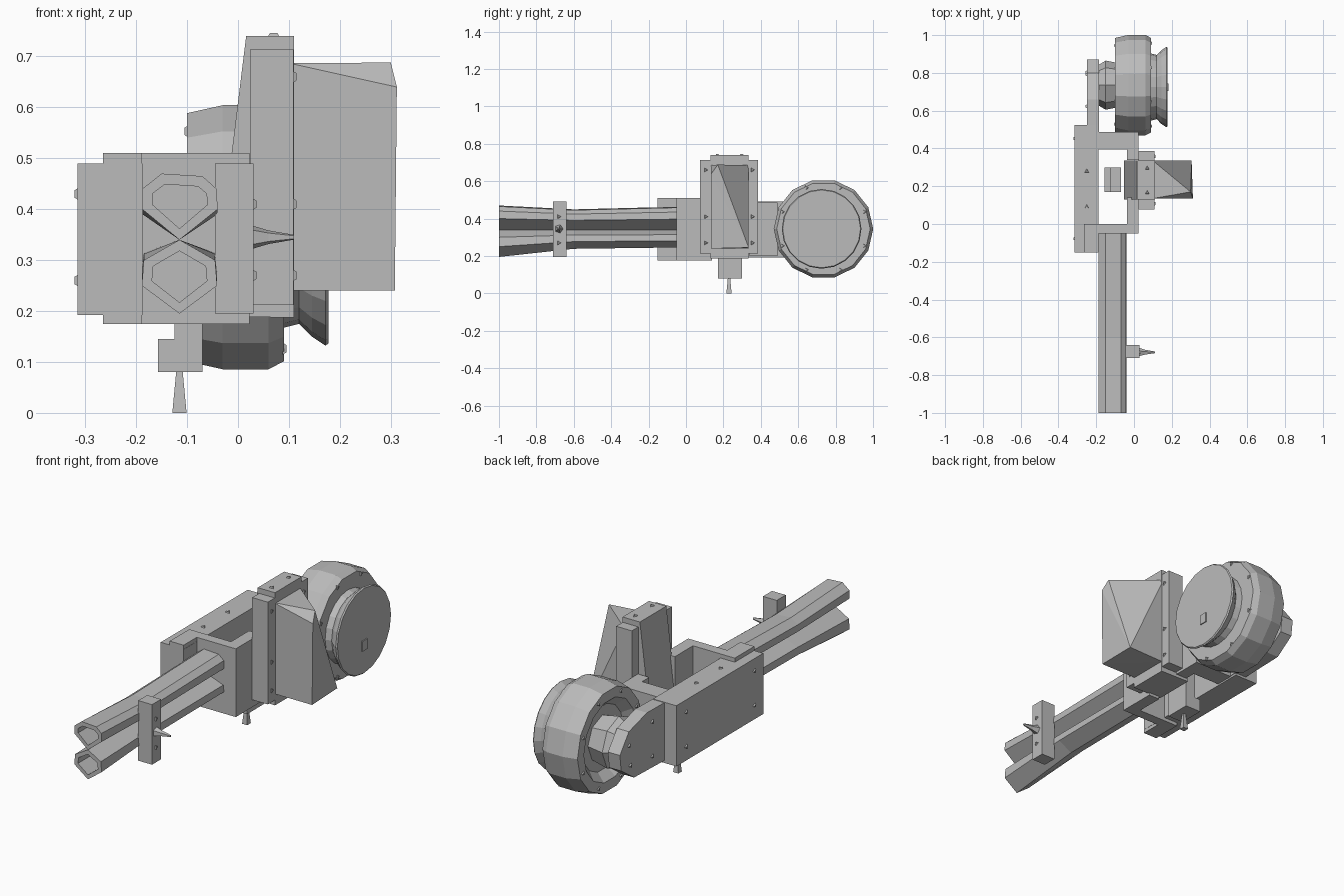
import bpy, bmesh, math
from mathutils import Vector, Matrix

cube = bpy.data.objects.get("Cube")
if cube:
    bpy.data.objects.remove(cube, do_unlink=True)

GREY = (0.5, 0.5, 0.5, 1)
mat = bpy.data.materials.new("plain_grey")
mat.use_nodes = True
mat.diffuse_color = GREY
mat.node_tree.nodes["Principled BSDF"].inputs["Base Color"].default_value = GREY


def finish(name, bm):
    bmesh.ops.recalc_face_normals(bm, faces=bm.faces)
    mesh = bpy.data.meshes.new(name)
    bm.to_mesh(mesh)
    bm.free()
    mesh.materials.append(mat)
    obj = bpy.data.objects.new(name, mesh)
    bpy.context.collection.objects.link(obj)
    return obj


def box(name, x, y, z):
    bm = bmesh.new()
    bmesh.ops.create_cube(bm, size=1)
    for v in bm.verts:
        for i, (lo, hi) in enumerate((x, y, z)):
            v.co[i] = lo if v.co[i] < 0 else hi
    return finish(name, bm)


def loft(bm, loops):
    """Skin a list of equal-length loops and cap both ends; returns the caps."""
    rings = [[bm.verts.new(p) for p in loop] for loop in loops]
    n = len(rings[0])
    for a, b in zip(rings, rings[1:]):
        for i in range(n):
            j = (i + 1) % n
            bm.faces.new((a[i], a[j], b[j], b[i]))
    return bm.faces.new(rings[0]), bm.faces.new(rings[-1])


def hull(name, points):
    bm = bmesh.new()
    for p in points:
        bm.verts.new(p)
    bmesh.ops.convex_hull(bm, input=bm.verts)
    return finish(name, bm)


def turned(name, profile, cy, cz, sides):
    """Faceted body turned about an axis along x; profile is (x, radius)."""
    bm = bmesh.new()
    loft(bm, [[(x, cy + r * math.cos(math.tau * i / sides),
                cz + r * math.sin(math.tau * i / sides)) for i in range(sides)]
              for x, r in profile])
    return finish(name, bm)


def studs(name, spots, axis, size=0.014, height=0.008):
    """Small three-sided bolt heads."""
    bm = bmesh.new()
    turn = Vector((0, 0, 1)).rotation_difference(Vector(axis)).to_matrix().to_4x4()
    for p in spots:
        bmesh.ops.create_cone(bm, cap_ends=True, segments=3, radius1=size,
                              radius2=size * 0.6, depth=height,
                              matrix=Matrix.Translation(p) @ turn)
    return finish(name, bm)


# Twin barrels, pinched towards the middle, with hollow muzzles
BX, BZ = -0.115, 0.34
section = [(0, 0), (0.075, 0.06), (0.073, 0.1), (0.045, 0.125),
           (-0.035, 0.13), (-0.073, 0.1), (-0.073, 0.06)]
lower_section = [(0, 0), (0.07, 0.04), (0.074, 0.09), (0, 0.145),
                 (-0.074, 0.09), (-0.07, 0.04)]


def barrel(name, outline, side, stations):
    bm = bmesh.new()
    muzzle, _ = loft(bm, [[(BX + x, y, BZ + side * z * s) for x, z in outline]
                          for y, s in stations])
    bmesh.ops.recalc_face_normals(bm, faces=bm.faces)
    bmesh.ops.inset_region(bm, faces=[muzzle], thickness=0.022)
    core = bmesh.ops.extrude_discrete_faces(bm, faces=[muzzle])["faces"][0]
    for v in core.verts:
        v.co.y += 0.12
    finish(name, bm)


barrel("upper_barrel", section, 1, [(-1, 1), (-0.6, 0.84), (-0.04, 0.95)])
barrel("lower_barrel", lower_section, -1, [(-1, 1), (-0.6, 0.7), (-0.04, 0.65)])

# Barrel side clamp with a pointed pin
box("barrel_clamp", (-0.045, 0.03), (-0.71, -0.64), (0.195, 0.49))
turned("clamp_pin", [(0.028, 0.024), (0.06, 0.014), (0.11, 0.005)], -0.68, 0.345, 5)
studs("clamp_bolts", [(0.032, -0.68, z) for z in (0.27, 0.41)], (1, 0, 0))

# Open receiver frame
TALL = (0.175, 0.51)
box("receiver_front", (-0.2, 0.023), (-0.05, 0), TALL)
box("receiver_right_wall", (-0.038, 0.023), (-0.05, 0.14), TALL)
box("receiver_back", (-0.2, 0.023), (0.395, 0.488), (0.2, 0.485))
box("receiver_back_corner", (-0.038, 0.023), (0.34, 0.4), (0.2, 0.485))
box("side_plate", (-0.315, -0.188), (-0.15, 0.525), (0.192, 0.49))
box("side_plate_shoulder", (-0.265, -0.189), (-0.152, 0), TALL)
studs("top_bolts", [(-0.25, y, 0.492) for y in (0.09, 0.28)], (0, 0, 1))
studs("side_plate_bolts", [(-0.317, y, z) for y in (0.45, -0.08) for z in (0.26, 0.43)],
      (-1, 0, 0))

# Trigger block and trigger
box("trigger_block", (-0.125, -0.07), (0.17, 0.3), (0.08, 0.38))
box("trigger_shelf", (-0.157, -0.12), (0.17, 0.3), (0.08, 0.145))
hull("trigger", [(-0.115 + sx * w, 0.23 + sy * w, z) for sx in (-1, 1)
                 for sy in (-1, 1) for z, w in ((0, 0.014), (0.085, 0.006))])

# Magazine mount with sloping inner wedge
box("mount_flange", (0.024, 0.109), (0.076, 0.386), (0.212, 0.714))
hull("mount_wedge", [(x, y, z) for y in (0.13, 0.335) for x, z in
                     ((0.11, 0.74), (0.016, 0.74), (-0.052, 0.19), (0.11, 0.187))])
studs("mount_bolts", [(0.111, y, z) for y in (0.105, 0.355) for z in (0.27, 0.41, 0.66)],
      (1, 0, 0))
studs("mount_top_bolts", [(0.07, y, 0.742) for y in (0.165, 0.295)], (0, 0, 1))

# Magazine box with one upper corner cut away
hull("magazine", [(0.1, y, z) for y in (0.135, 0.335) for z in (0.24, 0.687)]
     + [(0.308, 0.135, 0.24), (0.312, 0.135, 0.64), (0.3, 0.17, 0.688),
        (0.305, 0.335, 0.245)])

# Arm carrying the drum
arm = [(0.4, 0.2), (0.4, 0.485), (0.66, 0.49), (0.8, 0.45), (0.87, 0.36),
       (0.86, 0.28), (0.76, 0.21)]
bm = bmesh.new()
loft(bm, [[(-0.25, y, z) for y, z in arm], [(-0.185, y, z) for y, z in arm]])
finish("drum_arm", bm)
studs("arm_bolts", [(-0.252, y, z) for y, z in ((0.62, 0.43), (0.8, 0.38), (0.79, 0.28),
                                                (0.62, 0.26))], (-1, 0, 0))

# Drum, hub, and outer cap
DY, DZ = 0.735, 0.345
turned("drum", [(-0.06, 0.16), (-0.1, 0.2), (-0.1, 0.25), (-0.03, 0.266),
                (0.06, 0.266), (0.09, 0.25), (0.09, 0.1)], DY, DZ, 14)
turned("drum_hub", [(-0.2, 0.1), (-0.15, 0.13), (-0.05, 0.11)], DY, DZ, 8)
turned("drum_cap", [(0.08, 0.18), (0.12, 0.17), (0.145, 0.195), (0.172, 0.213),
                    (0.178, 0.208)], DY - 0.01, DZ, 20)
box("cap_latch", (0.17, 0.183), (0.705, 0.745), (0.25, 0.3))
ring = [math.tau * (i + 0.5) / 8 for i in range(8)]
for name, x, r, way in (("drum_bolts", 0.091, 0.237, 1), ("drum_back_bolts", -0.101, 0.225, -1)):
    studs(name, [(x, DY + r * math.cos(a), DZ + r * math.sin(a)) for a in ring], (way, 0, 0))
